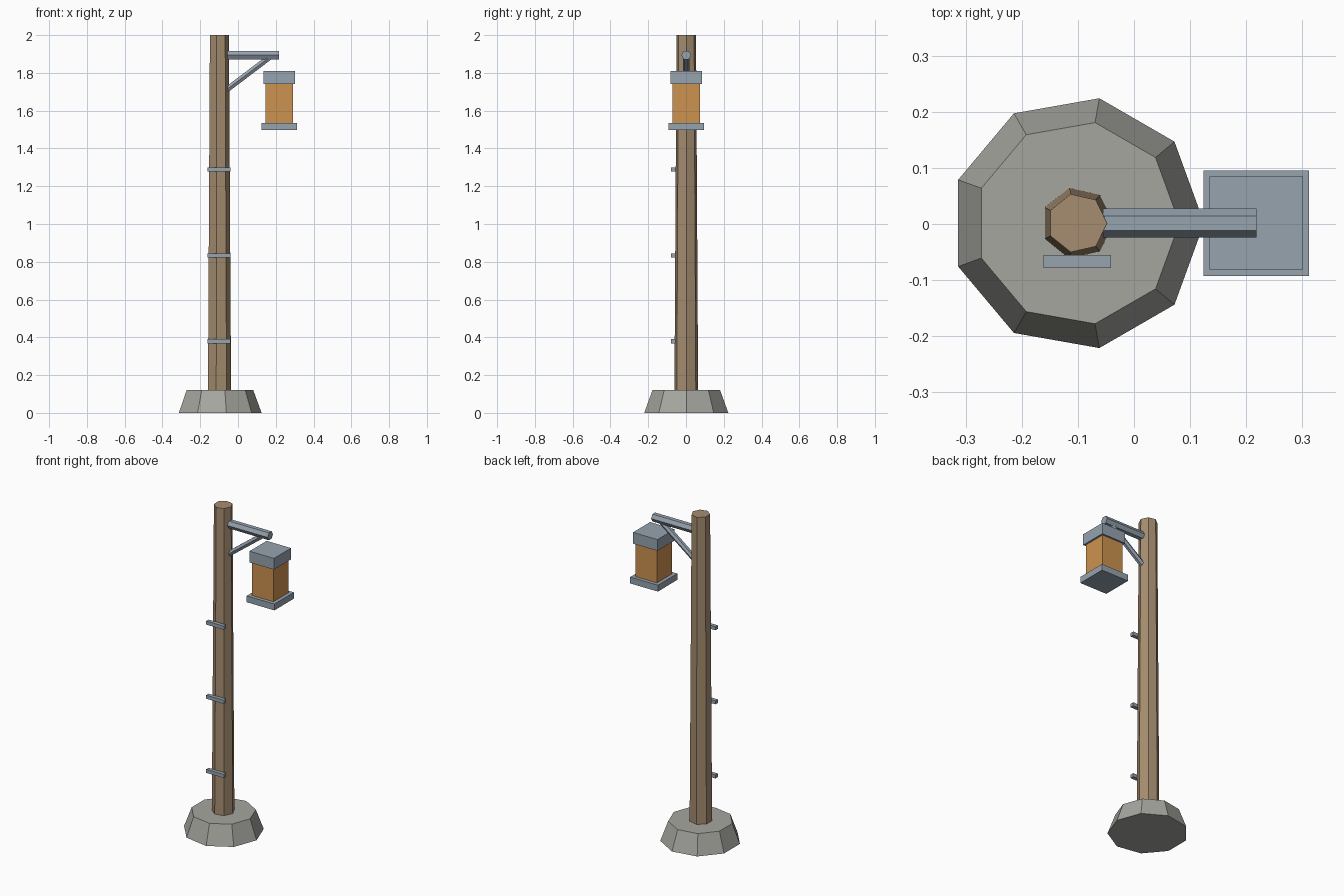
import bpy, bmesh, math
from mathutils import Vector

cube = bpy.data.objects.get("Cube")
if cube:
    bpy.data.objects.remove(cube, do_unlink=True)


def material(name, rgb):
    m = bpy.data.materials.new(name)
    m.use_nodes = True
    m.diffuse_color = (*rgb, 1)
    m.node_tree.nodes["Principled BSDF"].inputs["Base Color"].default_value = (*rgb, 1)
    return m


wood = material("brown wood", (0.38, 0.27, 0.165))
stone = material("grey stone", (0.38, 0.38, 0.35))
metal = material("blue grey metal", (0.305, 0.366, 0.43))
amber = material("amber glass", (0.61, 0.29, 0.08))


def finish(name, bm, mat):
    bmesh.ops.recalc_face_normals(bm, faces=bm.faces)
    mesh = bpy.data.meshes.new(name)
    bm.to_mesh(mesh)
    bm.free()
    mesh.materials.append(mat)
    obj = bpy.data.objects.new(name, mesh)
    bpy.context.collection.objects.link(obj)
    return obj


def prism(name, start, end, r0, r1, sides, corner, mat):
    """Tapered prism from start to end; its first corner points along 'corner'."""
    start, end, u = Vector(start), Vector(end), Vector(corner)
    v = (end - start).normalized().cross(u)
    bm = bmesh.new()
    angles = [math.tau * i / sides for i in range(sides)]
    rings = [[bm.verts.new(c + r * (u * math.cos(a) + v * math.sin(a))) for a in angles]
             for c, r in ((start, r0), (end, r1))]
    for ring in rings:
        bm.faces.new(ring)
    low, high = rings
    for i in range(sides):
        j = (i + 1) % sides
        bm.faces.new((low[i], low[j], high[j], high[i]))
    return finish(name, bm, mat)


def box(name, centre, size, mat):
    bm = bmesh.new()
    bmesh.ops.create_cube(bm, size=1)
    bmesh.ops.scale(bm, vec=size, verts=bm.verts)
    bmesh.ops.translate(bm, vec=centre, verts=bm.verts)
    return finish(name, bm, mat)


X, Y = (1, 0, 0), (0, 1, 0)
POLE_X, LAMP_X, MID_Y = -0.101, 0.218, 0.0015

# Footing and pole
prism("stone_base", (POLE_X, MID_Y, 0), (POLE_X, MID_Y, 0.12), 0.226, 0.182, 9, X, stone)
prism("pole", (POLE_X, MID_Y, 0.1), (POLE_X, MID_Y, 2), 0.0645, 0.053, 7, X, wood)

# Bracket
prism("bracket_arm", (-0.055, MID_Y, 1.894), (0.218, MID_Y, 1.894), 0.026, 0.026, 6, Y, metal)
prism("bracket_brace", (-0.06, MID_Y, 1.711), (0.17, MID_Y, 1.885), 0.017, 0.017, 6, Y, metal)

# Lantern
for name, width, low, high, mat in (
        ("lantern_tray", 0.188, 1.497, 1.536, metal),
        ("lantern_glass", 0.144, 1.536, 1.74, amber),
        ("lantern_cap", 0.166, 1.74, 1.809, metal)):
    box(name, (LAMP_X, MID_Y, (low + high) / 2), (width, width, high - low), mat)

# Climbing rungs
for i in range(3):
    box(f"rung_{i + 1}", (POLE_X, -0.067, 0.379 + 0.455 * i), (0.12, 0.023, 0.022), metal)
